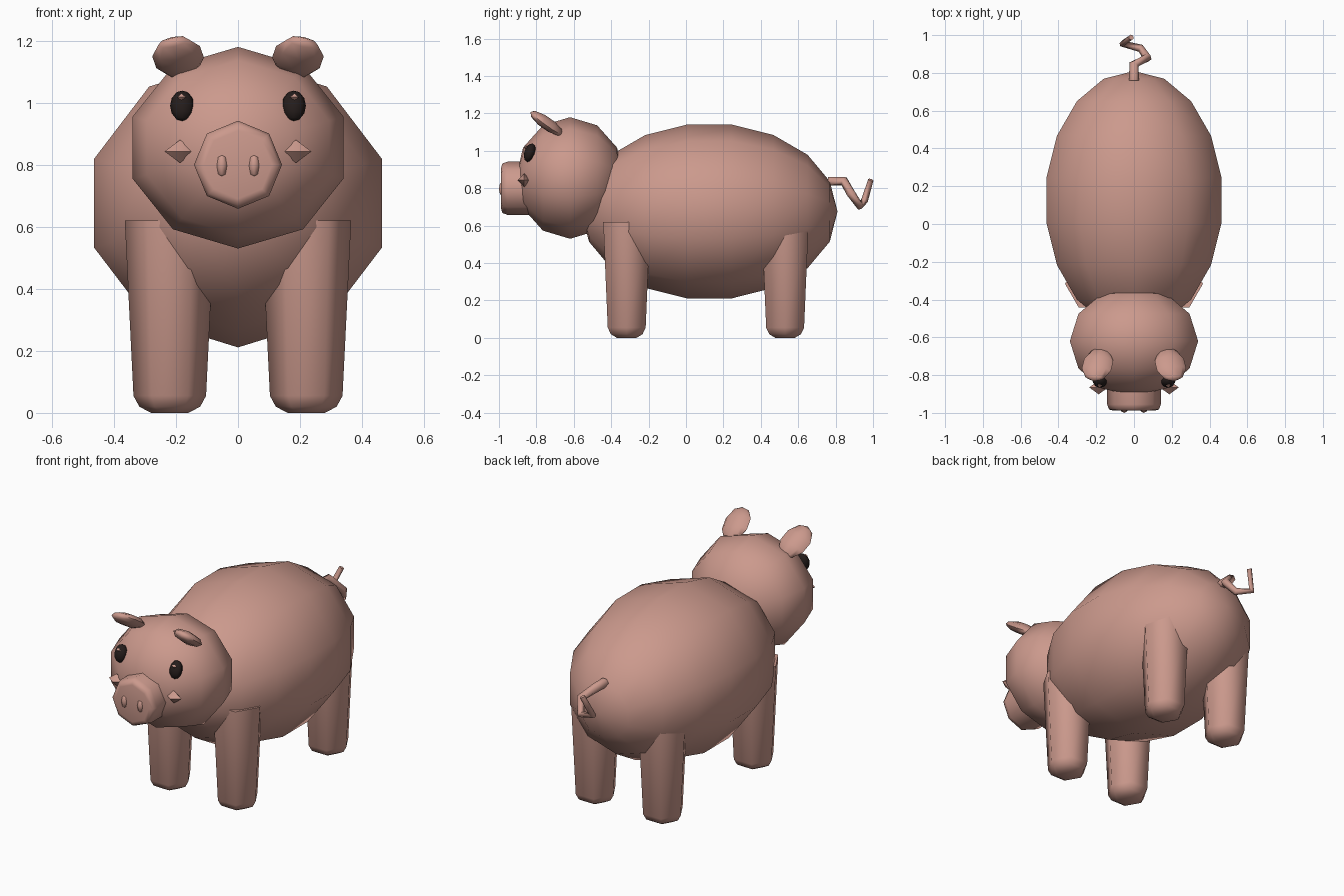
import bpy, bmesh, math
from mathutils import Matrix, Vector

if "Cube" in bpy.data.objects:
    bpy.data.objects.remove(bpy.data.objects["Cube"])


def material(name, rgb):
    m = bpy.data.materials.new(name)
    m.diffuse_color = (*rgb, 1.0)
    m.use_nodes = True
    m.node_tree.nodes["Principled BSDF"].inputs["Base Color"].default_value = m.diffuse_color
    return m


PINK = material("dusty pink", (0.60, 0.32, 0.265))
DARK = material("near black", (0.018, 0.012, 0.011))
FORWARD = Matrix.Rotation(math.pi / 2, 4, 'X')  # turns local z towards -y


def lathe(name, profile, sides, matrix, mat=PINK, phase=0.0):
    """Spin (radius, height) points round local z and place with matrix."""
    bm = bmesh.new()
    rings = []
    for r, h in profile:
        ring = []
        for i in range(sides):
            a = phase + 2 * math.pi * i / sides
            ring.append(bm.verts.new((r * math.cos(a), r * math.sin(a), h)))
        rings.append(ring)
    for a, b in zip(rings, rings[1:]):
        for i in range(sides):
            j = (i + 1) % sides
            bm.faces.new((a[i], a[j], b[j], b[i]))
    bmesh.ops.remove_doubles(bm, verts=bm.verts, dist=1e-5)
    bm.transform(matrix)
    bmesh.ops.recalc_face_normals(bm, faces=bm.faces)
    for f in bm.faces:
        f.smooth = True
    mesh = bpy.data.meshes.new(name)
    bm.to_mesh(mesh)
    bm.free()
    mesh.set_sharp_from_angle(angle=math.radians(72))
    mesh.materials.append(mat)
    ob = bpy.data.objects.new(name, mesh)
    bpy.context.collection.objects.link(ob)
    return ob


def ellipsoid(name, centre, radii, sides, steps, turn=Matrix(), spin=Matrix(), mat=PINK, phase=0.0):
    """radii are along x, y, z after spin; turn tilts the result."""
    prof = [(math.sin(math.pi * k / steps), math.cos(math.pi * k / steps)) for k in range(steps + 1)]
    m = Matrix.Translation(centre) @ turn @ Matrix.Diagonal((*radii, 1)) @ spin
    return lathe(name, prof, sides, m, mat, phase)


# Body and head, poles along y with a vertex at the top
TOP = math.pi / 2
ellipsoid("body", (0, 0.125, 0.676), (0.495, 0.685, 0.472), 10, 9, spin=FORWARD, phase=TOP)
ellipsoid("head", (0, -0.62, 0.855), (0.357, 0.29, 0.325), 10, 6, spin=FORWARD, phase=TOP)

# Snout with softened rim
lathe("snout", [(0, 0.80), (0.142, 0.80), (0.142, 0.955), (0.132, 0.982), (0.11, 0.988), (0, 0.988)],
      8, Matrix.Translation((0, 0, 0.80)) @ FORWARD, phase=TOP)

LEG = [(0, 0.0), (0.06, 0.0), (0.098, 0.02), (0.117, 0.055), (0.145, 0.62), (0, 0.62)]

for s, side in ((-1, "left"), (1, "right")):
    # Legs
    for end, y in (("front", -0.317), ("back", 0.53)):
        lathe(f"{end}_leg_{side}", LEG, 6, Matrix.Translation((s * 0.22, y, 0)))

    # Face details
    ellipsoid(f"nostril_{side}", (s * 0.052, -0.982, 0.797), (0.019, 0.018, 0.039), 6, 4, phase=TOP)
    ellipsoid(f"cheek_{side}", (s * 0.187, -0.865, 0.843), (0.05, 0.037, 0.037), 4, 2)
    ellipsoid(f"eye_{side}", (s * 0.18, -0.835, 0.99), (0.039, 0.03, 0.051), 8, 6,
              turn=Matrix.Rotation(-0.3, 4, 'X'), mat=DARK)
    ellipsoid(f"eye_glint_{side}", (s * 0.182, -0.855, 1.018), (0.014, 0.012, 0.012), 4, 2)

    # Ears: flattened ellipsoids leaning forward and slightly outward
    up = Vector((s * 0.04, -0.165, 0.115)).normalized()
    wide = Vector((s, 0, -0.15))
    wide = (wide - up * wide.dot(up)).normalized()
    turn = Matrix((wide, up.cross(wide), up)).transposed().to_4x4()
    ellipsoid(f"ear_{side}", (s * 0.193, -0.745, 1.147), (0.083, 0.034, 0.108), 8, 5, turn=turn)

# Curly tail
path = [(0, 0.76, 0.838, 0.027), (0.0, 0.845, 0.838, 0.026), (0.07, 0.88, 0.775, 0.024),
        (0.035, 0.93, 0.705, 0.021), (-0.06, 0.955, 0.735, 0.019), (-0.015, 0.988, 0.845, 0.015)]
curve = bpy.data.curves.new("curly_tail", 'CURVE')
curve.dimensions = '3D'
curve.bevel_depth = 1.0
curve.bevel_resolution = 1
curve.use_fill_caps = True
spline = curve.splines.new('POLY')
spline.points.add(len(path) - 1)
for p, (x, y, z, r) in zip(spline.points, path):
    p.co = (x, y, z, 1)
    p.radius = r
curve.materials.append(PINK)
bpy.context.collection.objects.link(bpy.data.objects.new("curly_tail", curve))
